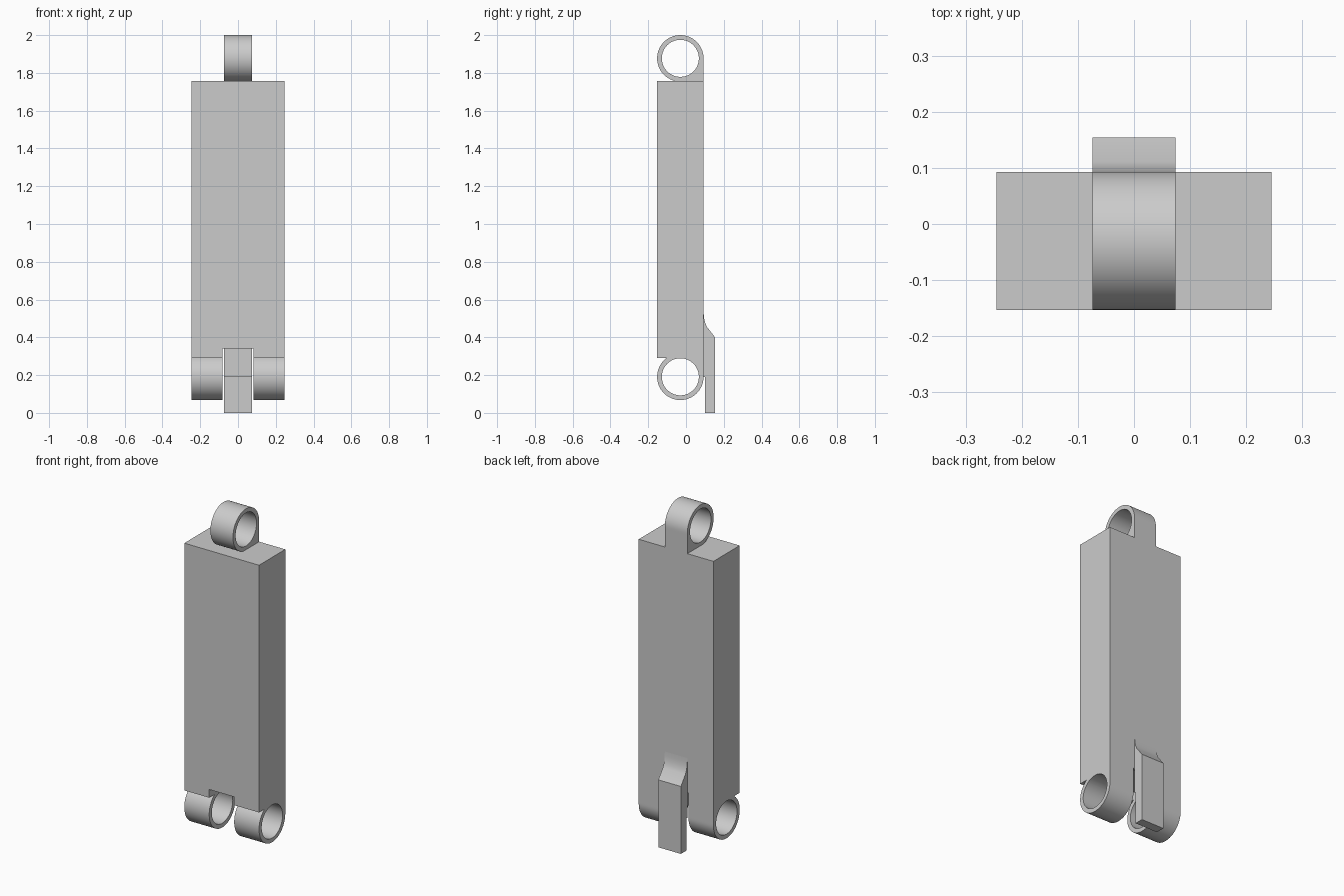
import bpy, bmesh, math

if "Cube" in bpy.data.objects:
    bpy.data.objects.remove(bpy.data.objects["Cube"])

grey = bpy.data.materials.new("light grey")
grey.diffuse_color = (0.6, 0.6, 0.6, 1)
grey.use_nodes = True
grey.node_tree.nodes["Principled BSDF"].inputs["Base Color"].default_value = grey.diffuse_color

YC, R, HOLE = -0.03, 0.123, 0.098      # knuckle axis, outer and inner radius
BACK, FRONT = YC + R, YC - R
Z_LOW, Z_HIGH = 0.191, 1.877           # heights of the two hinge axes
BASE, TOP = 0.291, 1.757               # main block


def finish(bm, name):
    bmesh.ops.recalc_face_normals(bm, faces=bm.faces)
    me = bpy.data.meshes.new(name)
    bm.to_mesh(me)
    bm.free()
    ob = bpy.data.objects.new(name, me)
    bpy.context.collection.objects.link(ob)
    me.materials.append(grey)
    bpy.ops.object.select_all(action='DESELECT')
    ob.select_set(True)
    bpy.context.view_layer.objects.active = ob
    bpy.ops.object.shade_smooth_by_angle(angle=math.radians(25))
    return ob


def prism(name, points, step):
    """Extrude a closed outline of 3D points along a vector."""
    bm = bmesh.new()
    face = bm.faces.new([bm.verts.new(p) for p in points])
    ext = bmesh.ops.extrude_face_region(bm, geom=[face], use_keep_orig=True)
    moved = [g for g in ext["geom"] if isinstance(g, bmesh.types.BMVert)]
    bmesh.ops.translate(bm, verts=moved, vec=step)
    return finish(bm, name)


def knuckle(name, x0, x1, zc, height, up):
    """Ring along x whose back corner is squared off to meet the block."""
    corner = math.atan2(height, R)
    angles = {math.radians(a) for a in range(0, 360, 5)} | {corner}
    cut = math.pi - math.asin(min(1, height / R))   # ring meets the block here
    if cut - math.pi / 2 > 0.01:
        angles.add(cut)
    outer, inner = [], []
    for a in sorted(angles):
        c, s = math.cos(a), math.sin(a)
        r = R
        if a <= corner + 1e-6:
            r = R / c
        elif a <= cut + 1e-6:
            r = height / s
        outer.append((YC + r * c, zc + up * r * s))
        inner.append((YC + HOLE * c, zc + up * HOLE * s))
    bm = bmesh.new()
    loops = [[bm.verts.new((x, y, z)) for y, z in ring]
             for x, ring in ((x0, outer), (x1, outer), (x1, inner), (x0, inner))]
    n = len(outer)
    for k in range(4):
        a, b = loops[k], loops[(k + 1) % 4]
        for i in range(n):
            j = (i + 1) % n
            bm.faces.new((a[i], a[j], b[j], b[i]))
    return finish(bm, name)


# Main block with a slot in its lower edge
W, SLOT, SLOT_TOP = 0.245, 0.082, 0.34
outline = [(-W, BASE), (-SLOT, BASE), (-SLOT, SLOT_TOP), (SLOT, SLOT_TOP),
           (SLOT, BASE), (W, BASE), (W, TOP), (-W, TOP)]
prism("main_block", [(x, FRONT, z) for x, z in outline], (0, BACK - FRONT, 0))

# Hinge knuckles: two below, one above
knuckle("lower_knuckle_left", -W, -SLOT, Z_LOW, BASE - Z_LOW, 1)
knuckle("lower_knuckle_right", SLOT, W, Z_LOW, BASE - Z_LOW, 1)
knuckle("upper_knuckle", -0.074, 0.074, Z_HIGH, Z_HIGH - TOP, -1)

# Latch tongue on the back, with a curved shoulder
tongue = [(BACK, 0.545), (0.094, 0.52), (0.097, 0.495), (0.103, 0.473),
          (0.111, 0.455), (0.154, 0.40), (0.154, 0), (0.101, 0),
          (0.101, 0.191), (BACK, 0.191)]
prism("latch_tongue", [(-0.074, y, z) for y, z in tongue], (0.148, 0, 0))
